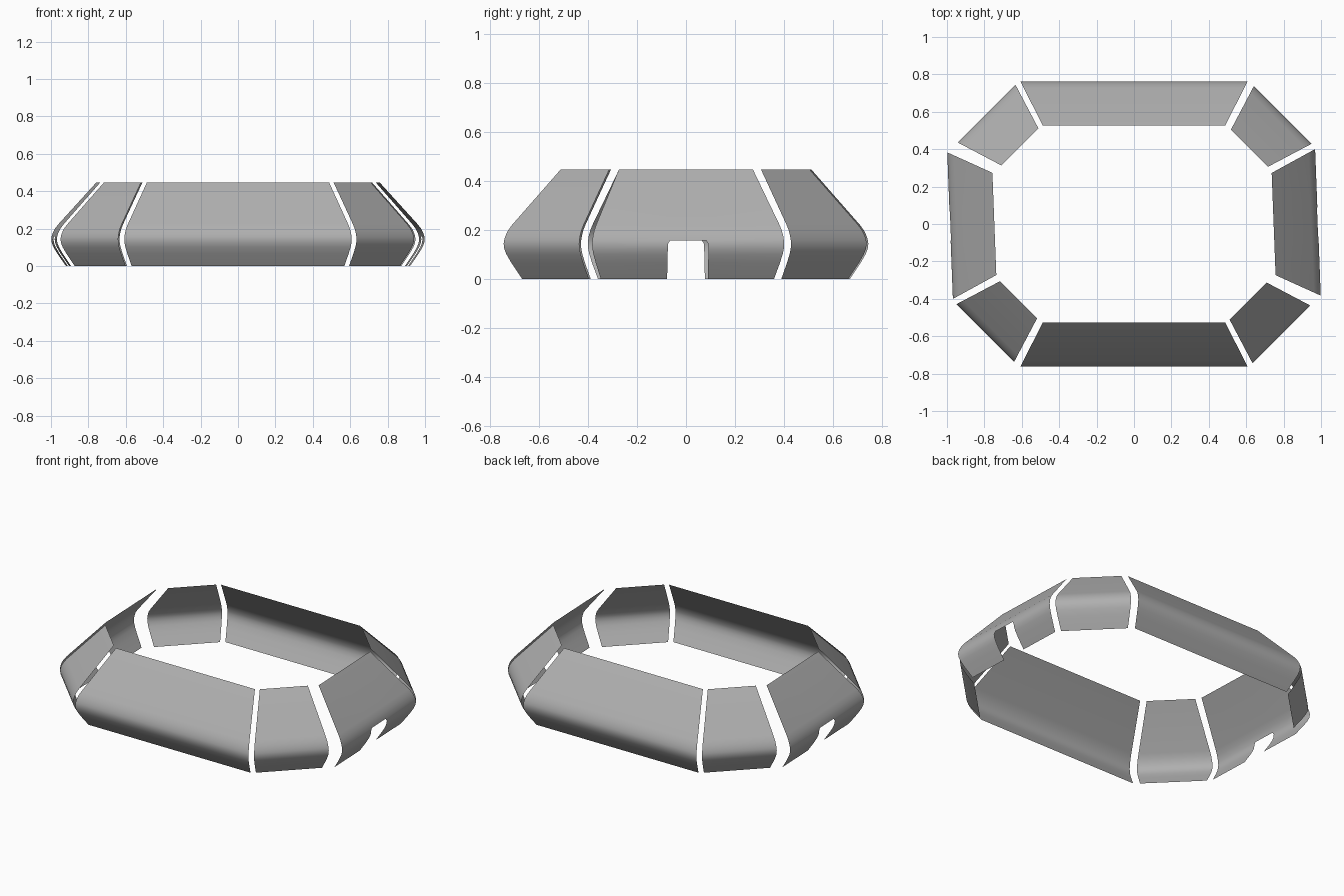
import bpy
import bmesh
from math import sin, cos, radians

if "Cube" in bpy.data.objects:
    bpy.data.objects.remove(bpy.data.objects["Cube"])

# Shared cross-section: (outward offset from the widest line, height)
PROFILE = [(-0.077, 0.0), (-0.032, 0.066), (-0.012, 0.1), (-0.003, 0.122),
           (0.0, 0.143), (-0.002, 0.158), (-0.007, 0.175), (-0.018, 0.198),
           (-0.036, 0.222), (-0.237, 0.447)]
DOOR_ROW = 5       # profile row at the top of the doorway
DOOR_HALF = 0.083

# Mid-grey finish for every wall
grey = bpy.data.materials.new("mid_grey")
grey.diffuse_color = (0.43, 0.43, 0.43, 1.0)
grey.use_nodes = True
grey.node_tree.nodes["Principled BSDF"].inputs["Base Color"].default_value = grey.diffuse_color


def panel(name, angle, dist, shift, half, taper, door=False, depth=1.0):
    """Thin bent panel facing 'angle' degrees, tapering toward the top."""
    a = radians(angle)
    n, t = (cos(a), sin(a)), (-sin(a), cos(a))
    bm = bmesh.new()
    rows = []
    for i, (d, z) in enumerate(PROFILE):
        d *= depth
        w = half + taper * d
        us = [-w, w]
        if door:
            # doorway jambs, pulled in at the top for rounded corners
            h = DOOR_HALF - (0.01 if i >= DOOR_ROW else 0.0)
            us = [-w, -h, h, w]
        r = dist + d
        rows.append([bm.verts.new((n[0] * r + t[0] * (shift + u),
                                   n[1] * r + t[1] * (shift + u), z)) for u in us])
    for i in range(len(rows) - 1):
        for j in range(len(rows[i]) - 1):
            if door and j == 1 and i < DOOR_ROW:
                continue
            bm.faces.new((rows[i][j], rows[i][j + 1], rows[i + 1][j + 1], rows[i + 1][j]))
    me = bpy.data.meshes.new(name)
    bm.to_mesh(me)
    bm.free()
    for p in me.polygons:
        p.use_smooth = True
    me.materials.append(grey)
    ob = bpy.data.objects.new(name, me)
    bpy.context.collection.objects.link(ob)


# Long walls
panel("front_wall", -90, 0.763, 0, 0.608, 0.51)
panel("back_wall", 90, 0.763, 0, 0.608, 0.51)

# End walls with doorways, each turned very slightly
panel("right_end_wall", 2.2, 0.983, -0.029, 0.392, 0.5, door=True)
panel("left_end_wall", 182.2, 0.983, -0.029, 0.392, 0.5, door=True)

# Diagonal corner walls
for name, ang, shift in (("back_right_corner", 45, -0.15), ("back_left_corner", 135, 0.14),
                         ("front_left_corner", 225, -0.15), ("front_right_corner", 315, 0.14)):
    panel(name, ang, 0.974, shift, 0.218, 0.31, depth=1.06)
